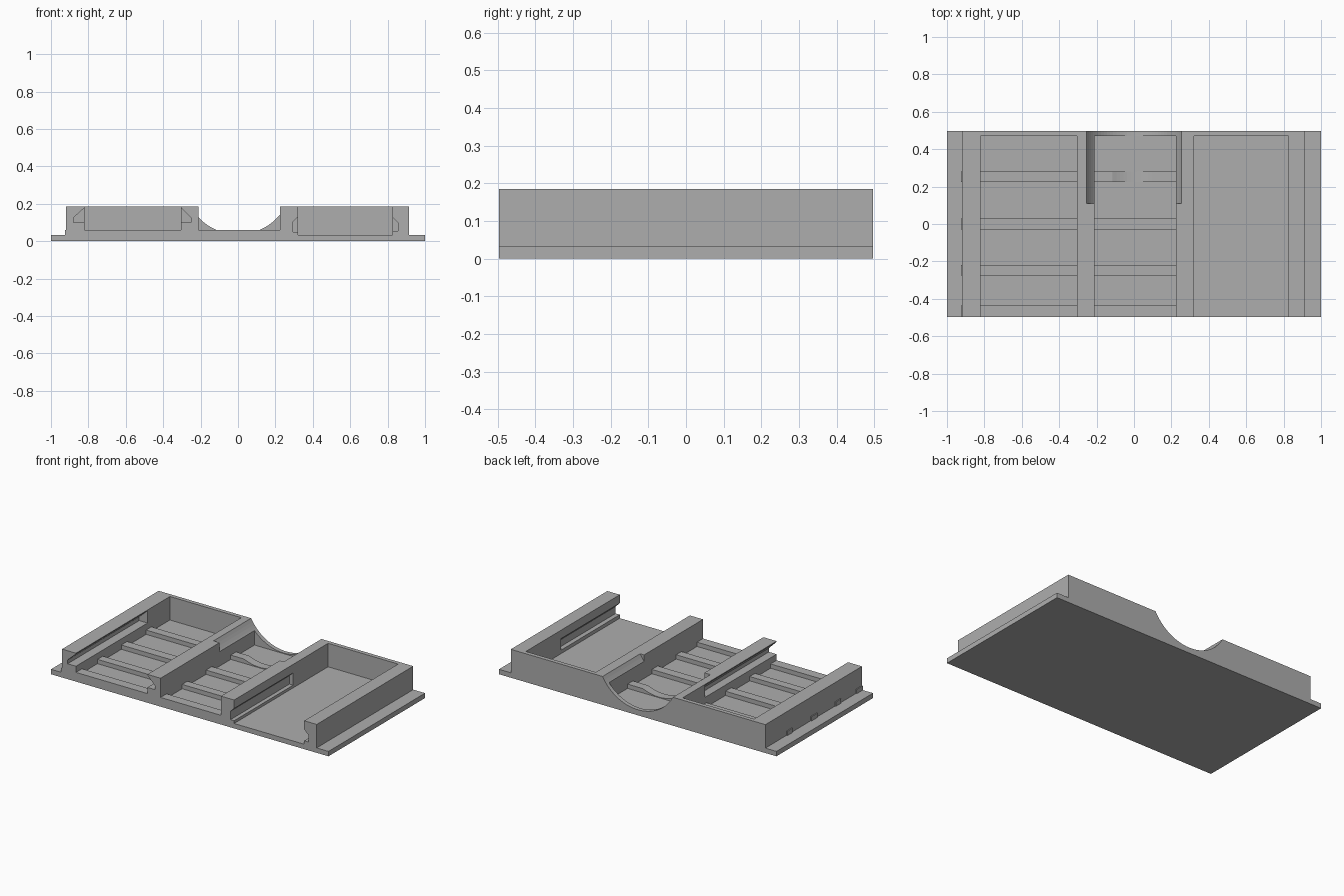
import bpy
import bmesh
import math

cube = bpy.data.objects.get("Cube")
if cube:
    bpy.data.objects.remove(cube, do_unlink=True)

grey = bpy.data.materials.new("plain grey")
grey.use_nodes = True
COLOR = (0.42, 0.42, 0.42, 1)
grey.diffuse_color = COLOR
grey.node_tree.nodes["Principled BSDF"].inputs["Base Color"].default_value = COLOR

FRONT, BACK, FLOOR, TOP = -0.497, 0.497, 0.032, 0.185


def prism(name, profile, y0, y1):
    """Extrude an x-z outline along y."""
    mesh = bpy.data.meshes.new(name)
    bm = bmesh.new()
    face = bm.faces.new([bm.verts.new((x, y0, z)) for x, z in profile])
    moved = bmesh.ops.extrude_face_region(bm, geom=[face])["geom"]
    verts = [v for v in moved if isinstance(v, bmesh.types.BMVert)]
    bmesh.ops.translate(bm, verts=verts, vec=(0, y1 - y0, 0))
    bmesh.ops.recalc_face_normals(bm, faces=bm.faces)
    bm.to_mesh(mesh)
    bm.free()
    obj = bpy.data.objects.new(name, mesh)
    obj.data.materials.append(grey)
    bpy.context.collection.objects.link(obj)
    return obj


def box(name, x0, x1, y0, y1, z0, z1):
    return prism(name, [(x0, z0), (x1, z0), (x1, z1), (x0, z1)], y0, y1)


def cut(obj, cutter):
    cutter.hide_render = True
    cutter.hide_viewport = True
    cutter.display_type = "WIRE"
    mod = obj.modifiers.new(cutter.name, "BOOLEAN")
    mod.operation = "DIFFERENCE"
    mod.solver = "EXACT"
    mod.object = cutter


# Tray: flanged base and raised block in one outline
tray = prism("tray_body", [
    (-1, 0), (1, 0), (1, FLOOR), (0.915, FLOOR),
    (0.915, TOP), (-0.92, TOP), (-0.92, FLOOR), (-1, FLOOR)], FRONT, BACK)

# Three bays open at the front
bays = {"left": (0.32, 0.825), "middle": (-0.21, 0.225), "right": (-0.82, -0.305)}
for side, (x0, x1) in bays.items():
    cut(tray, box(side + "_bay_cutter", x0, x1, -0.6, 0.47, FLOOR, 0.3))


# Side channels with a sloped roof, let into the bay walls
def channel(name, wall_x, depth, low, shoulder, high, end):
    inner = wall_x - math.copysign(0.02, depth)
    deep = wall_x + depth
    outline = [(inner, low), (deep, low), (deep, shoulder),
               (wall_x, high), (inner, high)]
    cut(tray, prism(name, outline, -0.6, end))


channel("right_bay_outer_channel", -0.82, -0.06, 0.1, 0.125, 0.18, 0.24)
channel("right_bay_inner_channel", -0.305, 0.055, 0.1, 0.125, 0.18, 0.24)
channel("left_bay_inner_channel", 0.32, -0.026, 0.05, 0.105, 0.13, 0.11)
channel("left_bay_outer_channel", 0.825, 0.03, 0.055, 0.1, 0.13, 0.11)

# Round scoop through the back wall
SCOOP_R, SCOOP_Z, SIDES = 0.29, 0.326, 96
scoop = prism("scoop_cutter", [
    (SCOOP_R * math.cos(math.tau * i / SIDES),
     SCOOP_Z + SCOOP_R * math.sin(math.tau * i / SIDES))
    for i in range(SIDES)], 0.11, 0.6)
cut(tray, scoop)

# Cross ribs and front lip in the two ribbed bays, with stubs outside the wall
ribs = {"front_lip": (FRONT, -0.435), "front_rib": (-0.275, -0.22),
        "centre_rib": (-0.03, 0.03), "back_rib": (0.225, 0.28)}
for name, (y0, y1) in ribs.items():
    for side in ("middle", "right"):
        x0, x1 = bays[side]
        rib = box(side + "_" + name, x0, x1, y0, y1, FLOOR - 0.01, 0.06)
        if name == "back_rib" and side == "middle":
            cut(rib, scoop)
    box(name + "_outer_stub", -0.926, -0.9, y0, y1, FLOOR - 0.01, 0.06)
